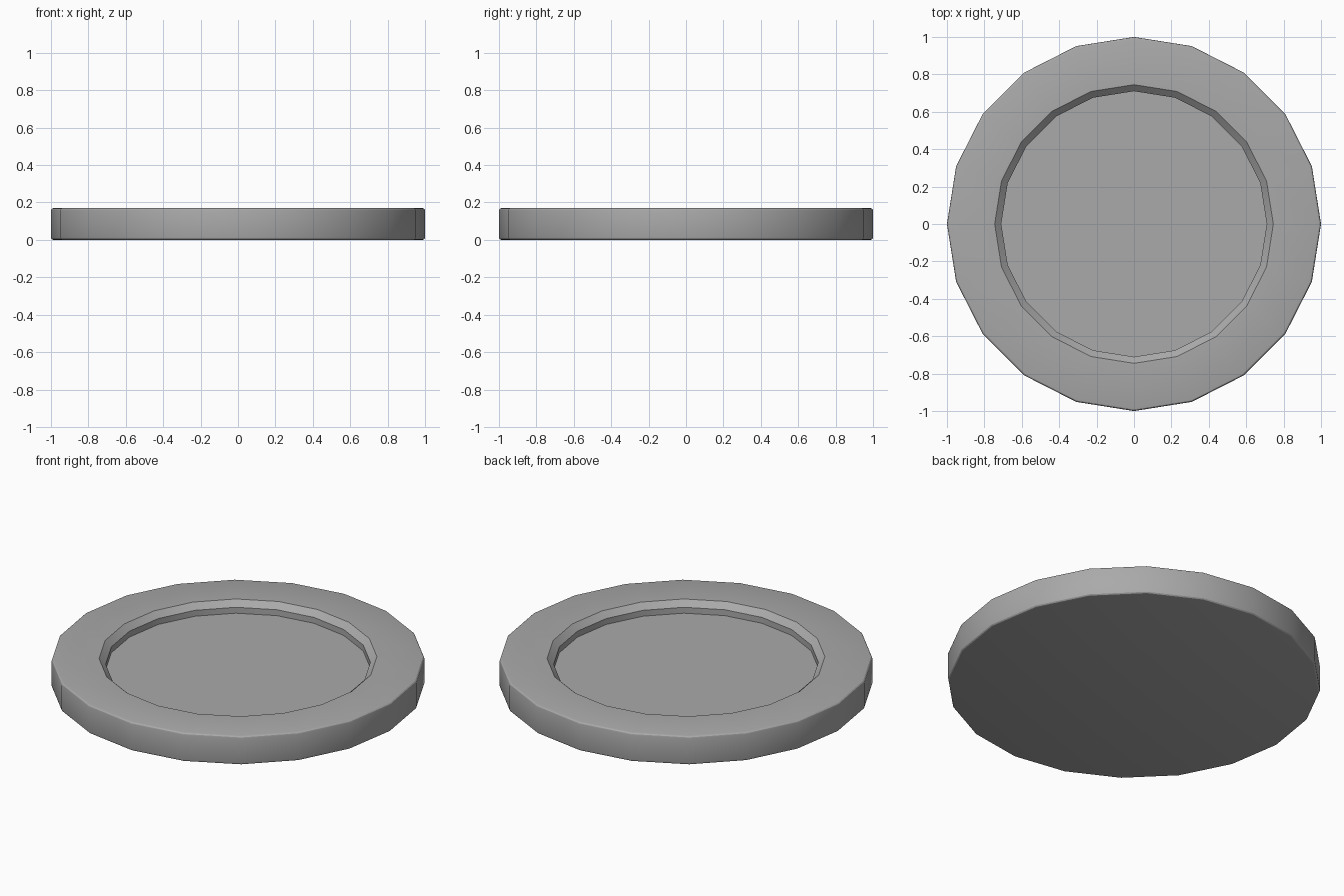
import bpy
import bmesh
import math

SIDES = 20
HEIGHT = 0.17

cube = bpy.data.objects.get("Cube")
if cube:
    bpy.data.objects.remove(cube, do_unlink=True)


def make_material(name, colour):
    mat = bpy.data.materials.new(name)
    mat.use_nodes = True
    mat.diffuse_color = colour
    mat.node_tree.nodes["Principled BSDF"].inputs["Base Color"].default_value = colour
    return mat


def lathe(name, profile, mat):
    """Turn a (radius, z) profile into a closed solid with capped ends."""
    bm = bmesh.new()
    rings = []
    for radius, z in profile:
        rings.append([bm.verts.new((radius * math.cos(math.tau * i / SIDES),
                                    radius * math.sin(math.tau * i / SIDES), z))
                      for i in range(SIDES)])
    for low, high in zip(rings, rings[1:]):
        for i in range(SIDES):
            j = (i + 1) % SIDES
            bm.faces.new((low[i], low[j], high[j], high[i]))
    bm.faces.new(rings[0][::-1])
    bm.faces.new(rings[-1])
    bmesh.ops.recalc_face_normals(bm, faces=bm.faces)
    mesh = bpy.data.meshes.new(name)
    bm.to_mesh(mesh)
    bm.free()
    mesh.materials.append(mat)
    obj = bpy.data.objects.new(name, mesh)
    bpy.context.collection.objects.link(obj)
    return obj


def rounded_edge(start, end):
    """Quarter-round on the outer rim between two angles in degrees."""
    r = 0.014
    centre_z = HEIGHT - r if end > 0 else r
    points = []
    for k in range(4):
        a = math.radians(start + (end - start) * k / 3)
        points.append((1 - r + r * math.cos(a), centre_z + r * math.sin(a)))
    return points


# Underside edge, outer wall, top edge, then the chamfered recess and its floor
profile = rounded_edge(-90, 0) + rounded_edge(0, 90)
profile += [(0.745, HEIGHT), (0.71, 0.137), (0.71, 0.102)]

grey = make_material("mid grey", (0.4, 0.4, 0.4, 1))
plate = lathe("round_dish", profile, grey)

# Smooth around the wall, crisp at the rims
bpy.ops.object.select_all(action='DESELECT')
plate.select_set(True)
bpy.context.view_layer.objects.active = plate
bpy.ops.object.shade_smooth_by_angle(angle=math.radians(20))
